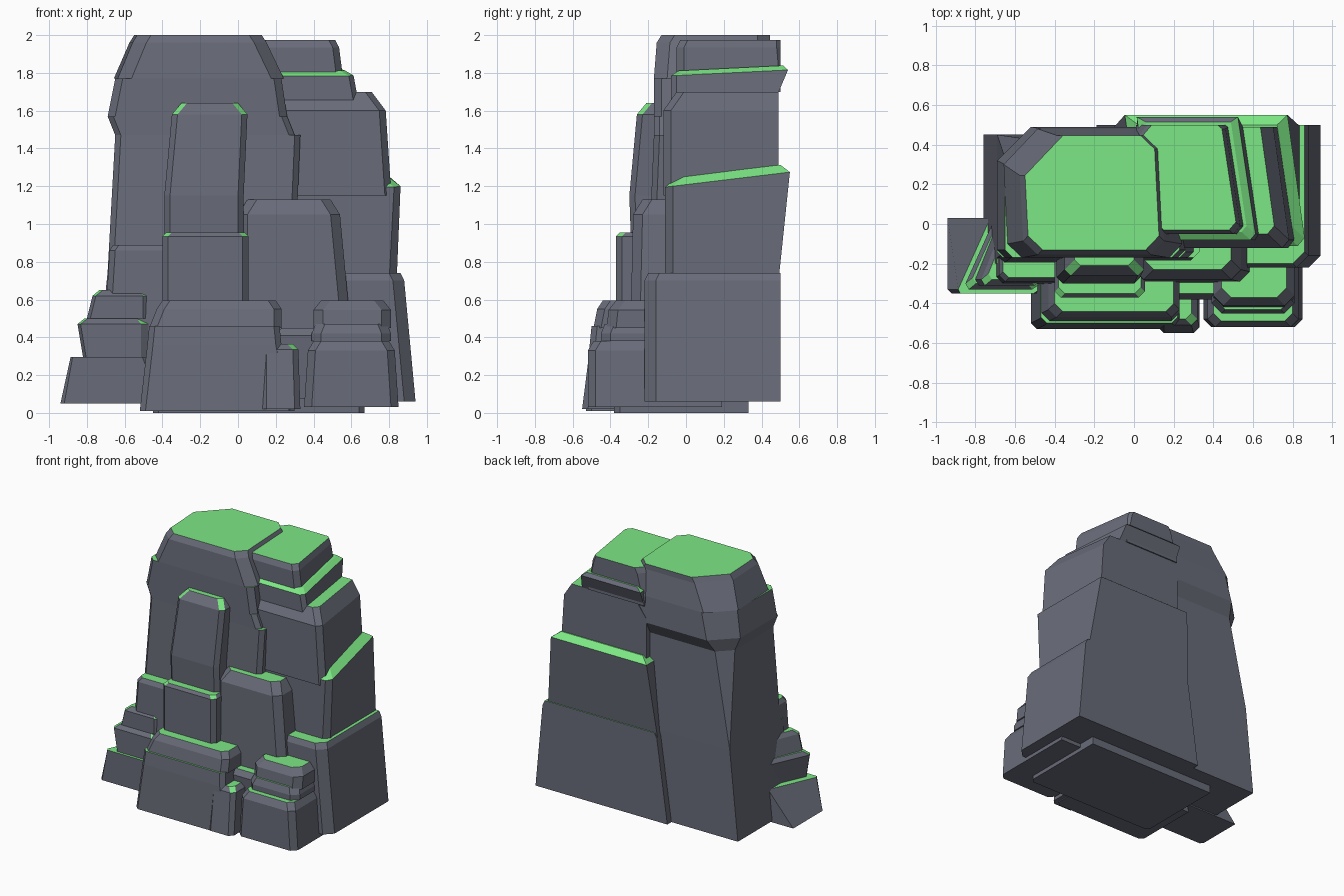
import bpy, bmesh

cube = bpy.data.objects.get("Cube")
if cube:
    bpy.data.objects.remove(cube, do_unlink=True)


def material(name, colour):
    m = bpy.data.materials.new(name)
    m.use_nodes = True
    m.diffuse_color = (*colour, 1)
    m.node_tree.nodes["Principled BSDF"].inputs["Base Color"].default_value = (*colour, 1)
    return m


STONE = material("grey stone", (.14, .15, .19))
GRASS = material("green grass", (.21, .83, .24))


def section(bm, z, right, left, front, back, cut, back_cut, skew, tilt):
    """Box section with cut corners, sheared along x by skew and along z by tilt.

    The back cut on the right corner is full, on the left corner a third."""
    small_cut = back_cut / 3
    outline = [(right, front + cut), (right + cut, front),
               (left - cut, front), (left, front + cut),
               (left, back - small_cut), (left - small_cut, back),
               (right + back_cut, back), (right, back - back_cut)]
    middle = (front + back) / 2
    return [bm.verts.new((x + skew * (y - middle), y, z + tilt * (y - middle)))
            for x, y in outline]


def rock(name, right, left, front, bottom, top, back=0, lean_right=0, lean_left=0,
         lean_front=0, lean_back=0, cut=.03, back_cut=0, foot_back_cut=0, crown=.04,
         inset=.03, back_inset=0, skew=0, foot_skew=None, tilt=0):
    """Hewn block: foot, shoulder drawn in by the leans, and a bevelled crown."""
    bm = bmesh.new()
    foot_skew = skew if foot_skew is None else foot_skew
    foot = section(bm, bottom, right, left, front, back, cut, foot_back_cut, foot_skew, 0)
    right, left = right + lean_right, left - lean_left
    front, back = front + lean_front, back - lean_back
    rings = [foot, section(bm, top - crown, right, left, front, back,
                           cut, back_cut, skew, tilt)]
    if crown:
        rings.append(section(bm, top, right + inset, left - inset, front + inset,
                             back - back_inset, cut, back_cut, skew, tilt))
    for low, high in zip(rings, rings[1:]):
        for i in range(8):
            j = (i + 1) % 8
            bm.faces.new((low[i], low[j], high[j], high[i]))
    bm.faces.new(foot[::-1])
    bm.faces.new(rings[-1])
    bmesh.ops.remove_doubles(bm, verts=bm.verts, dist=.0005)
    bmesh.ops.recalc_face_normals(bm, faces=bm.faces)
    # Grass grows on the faces that point up
    for f in bm.faces:
        f.normal_update()
        f.material_index = int(f.normal.z > .75)
    mesh = bpy.data.meshes.new(name)
    bm.to_mesh(mesh)
    bm.free()
    mesh.materials.append(STONE)
    mesh.materials.append(GRASS)
    bpy.context.collection.objects.link(bpy.data.objects.new(name, mesh))


# Tall column on the right, flared at the foot and bulging at the head
rock("right_column_foot", right=-.76, left=.3, front=-.2, back=.45, bottom=.06, top=.75,
     lean_right=.07, cut=0, crown=0)
rock("right_column_waist", right=-.69, left=.3, front=-.2, back=.45, bottom=.75, top=1.47,
     lean_right=.04, lean_left=-.03, lean_front=.03, lean_back=.02, back_cut=.1, crown=0)
rock("right_column_neck", right=-.65, left=.3, front=-.17, back=.43, bottom=1.47, top=1.57,
     lean_right=-.04, lean_left=.04, lean_back=-.06, back_cut=.17, foot_back_cut=.1, crown=0)
rock("right_column_head", right=-.69, left=.26, front=-.17, back=.49, bottom=1.57, top=1.77,
     lean_right=.04, lean_left=.03, lean_back=.01, cut=.04, back_cut=.18,
     foot_back_cut=.17, crown=0)
rock("right_column_crown", right=-.65, left=.23, front=-.17, back=.48, bottom=1.77, top=2,
     lean_right=.08, lean_left=.09, lean_front=.015, lean_back=.035, cut=.07,
     back_cut=.2, foot_back_cut=.18, inset=.025, skew=-.05)

# Tall column on the left, split by two tilted ledges
rock("left_column_foot", right=-.19, left=.94, front=-.22, back=.5, bottom=.06, top=.74,
     lean_right=.09, lean_left=.06, cut=.06, inset=.02)
rock("left_column_waist", right=-.1, left=.84, front=-.11, back=.49, bottom=.7, top=1.28,
     lean_right=.1, lean_left=.02, lean_back=-.06, cut=.04, crown=.045, inset=.06,
     back_inset=.05, skew=-.14, foot_skew=0, tilt=.12)
rock("left_column_chest", right=.04, left=.775, front=-.12, back=.49, bottom=1.15, top=1.7,
     lean_left=.03, cut=.04, crown=.1, inset=.07, skew=-.14)
rock("left_column_ledge", right=.06, left=.6, front=-.08, back=.47, bottom=1.65, top=1.825,
     lean_left=.03, lean_back=-.07, crown=.025, inset=.04, back_inset=.025, skew=-.15,
     tilt=.05)
rock("left_column_head", right=.05, left=.53, front=-.05, back=.5, bottom=1.7, top=1.975,
     lean_left=.03, cut=.04, back_cut=.06, inset=.02, skew=-.15)

# Slabs leaning against the front
rock("centre_slab_lower", right=-.39, left=.03, front=-.28, bottom=.6, top=1.15,
     lean_front=-.02, crown=0)
rock("centre_slab_upper", right=-.39, left=.03, front=-.3, bottom=1.15, top=1.64,
     lean_right=.04, lean_left=-.02, lean_front=.04, crown=.06, inset=.05)
rock("centre_step", right=-.4, left=.055, front=-.37, bottom=.5, top=.955,
     crown=.02, inset=.02)
rock("left_slab", right=0, left=.62, front=-.3, bottom=.2, top=1.13,
     lean_left=.08, lean_front=.02, cut=.05, crown=.08, inset=.05)
rock("right_slab", right=-.72, left=-.3, front=-.31, bottom=.2, top=.89,
     lean_right=.04, lean_front=.02, crown=.03, inset=.02)

# Stepped foot on the right
rock("right_step_lower", right=-.94, left=-.4, front=-.35, back=.03, bottom=.05, top=.295,
     lean_right=.13, cut=.02, crown=0, skew=.45, foot_skew=0)
rock("right_step_middle", right=-.75, left=-.4, front=-.33, back=.04, bottom=.29, top=.5,
     lean_right=-.03, crown=.03, skew=.45)
rock("right_step_upper", right=-.74, left=-.4, front=-.31, back=.05, bottom=.5, top=.65,
     lean_right=.03, crown=.03, skew=.4)

# Boulders along the front
rock("front_boulder", right=-.52, left=.3, front=-.53, bottom=.01, top=.46,
     lean_right=.04, lean_left=.07, lean_front=.02, crown=.1, inset=.01)
rock("front_boulder_top", right=-.47, left=.23, front=-.49, bottom=.45, top=.595,
     lean_right=.04, lean_front=.02, cut=.04, crown=.045)
rock("front_chip", right=.12, left=.33, front=-.55, bottom=.02, top=.365,
     lean_left=.01, lean_front=.04, crown=.03)
rock("left_boulder", right=.35, left=.85, front=-.52, back=.19, bottom=.03, top=.38,
     lean_right=.02, lean_left=.02, cut=.04, crown=.05)
rock("left_boulder_middle", right=.39, left=.81, front=-.45, bottom=.38, top=.47,
     cut=.05, crown=.05, inset=.02)
rock("left_boulder_top", right=.4, left=.81, front=-.42, bottom=.45, top=.595,
     lean_front=.01, cut=.05, crown=.05, inset=.04)
rock("gap_boulder", right=.2, left=.45, front=-.34, bottom=.03, top=.45,
     lean_front=-.04, cut=0)
rock("base_slab", right=-.45, left=.67, front=-.38, back=.33, bottom=0, top=.08,
     crown=0)
